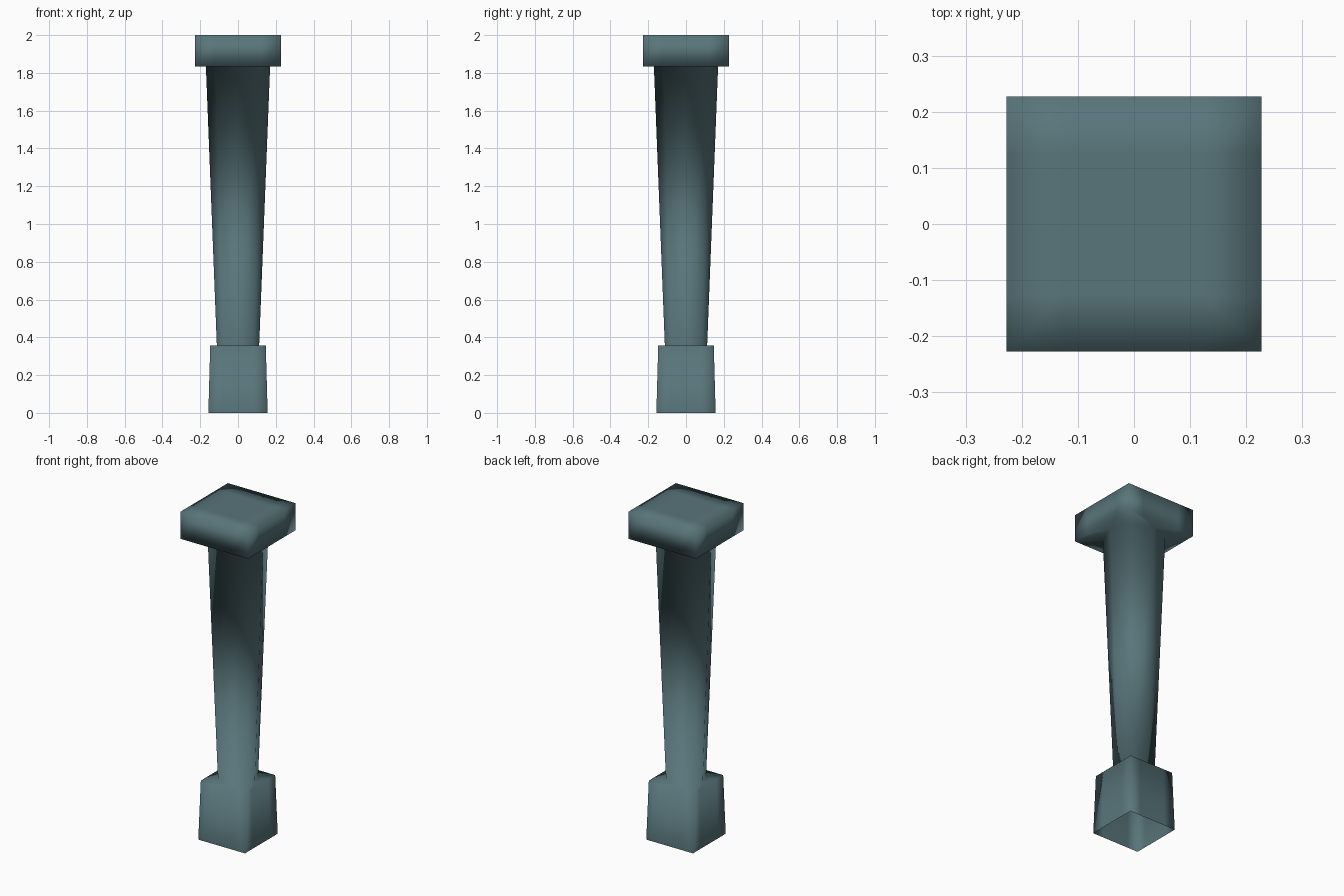
import bpy, bmesh
from math import cos, sin, pi

if "Cube" in bpy.data.objects:
    bpy.data.objects.remove(bpy.data.objects["Cube"])

T = 0.55  # where the edge loops cross each square side

stone = bpy.data.materials.new("blue_grey_stone")
stone.diffuse_color = (0.098, 0.178, 0.195, 1)
stone.use_nodes = True
stone.node_tree.nodes["Principled BSDF"].inputs["Base Color"].default_value = stone.diffuse_color

bm = bmesh.new()


def square_ring(half, z):
    """Twelve points: per side a corner and two loop points, from (-1,-1)."""
    ring = []
    for k in range(4):
        c, s = round(cos(k * pi / 2)), round(sin(k * pi / 2))
        for u in (-1, -T, T):
            x, y = u * half, -half
            ring.append(bm.verts.new((c * x - s * y, s * x + c * y, z)))
    return ring


def round_ring(radius, z):
    """Eight points, the first facing the (-1,-1) corner."""
    return [bm.verts.new((radius * cos(a), radius * sin(a), z))
            for a in (-0.75 * pi + i * pi / 4 for i in range(8))]


def bridge(low, high):
    n = len(low)
    for i in range(n):
        j = (i + 1) % n
        bm.faces.new((low[i], low[j], high[j], high[i]))


def ledge(sq, rd):
    """Flat shelf between a square and an eight-sided ring."""
    for k in range(4):
        c, p, q, nxt = (sq[(3 * k + m) % 12] for m in range(4))
        d0, ax, d1 = (rd[(2 * k + m) % 8] for m in range(3))
        bm.faces.new((c, p, ax, d0))
        bm.faces.new((p, q, ax))
        bm.faces.new((q, nxt, d1, ax))


# Plinth, open underneath
foot = square_ring(0.157, 0)
plinth_top = square_ring(0.147, 0.357)
bridge(foot, plinth_top)

# Eight-sided shaft, widening upward
shaft_low = round_ring(0.112, 0.357)
shaft_high = round_ring(0.17, 1.835)
ledge(plinth_top, shaft_low)
bridge(shaft_low, shaft_high)

# Cap slab with a three by three top
cap_low = square_ring(0.227, 1.835)
cap_high = square_ring(0.227, 2.0)
ledge(cap_low, shaft_high)
bridge(cap_low, cap_high)
t = 0.227 * T
inner = [bm.verts.new((x, y, 2.0)) for x, y in ((-t, -t), (t, -t), (t, t), (-t, t))]
bm.faces.new(inner)
for k in range(4):
    c, p, q = cap_high[3 * k:3 * k + 3]
    bm.faces.new((c, p, inner[k], cap_high[3 * k - 1]))
    bm.faces.new((p, q, inner[(k + 1) % 4], inner[k]))

# Smooth shading over the whole piece
bmesh.ops.recalc_face_normals(bm, faces=bm.faces)
for face in bm.faces:
    face.smooth = True

mesh = bpy.data.meshes.new("square_column")
bm.to_mesh(mesh)
bm.free()
mesh.materials.append(stone)
column = bpy.data.objects.new("square_column", mesh)
bpy.context.collection.objects.link(column)
